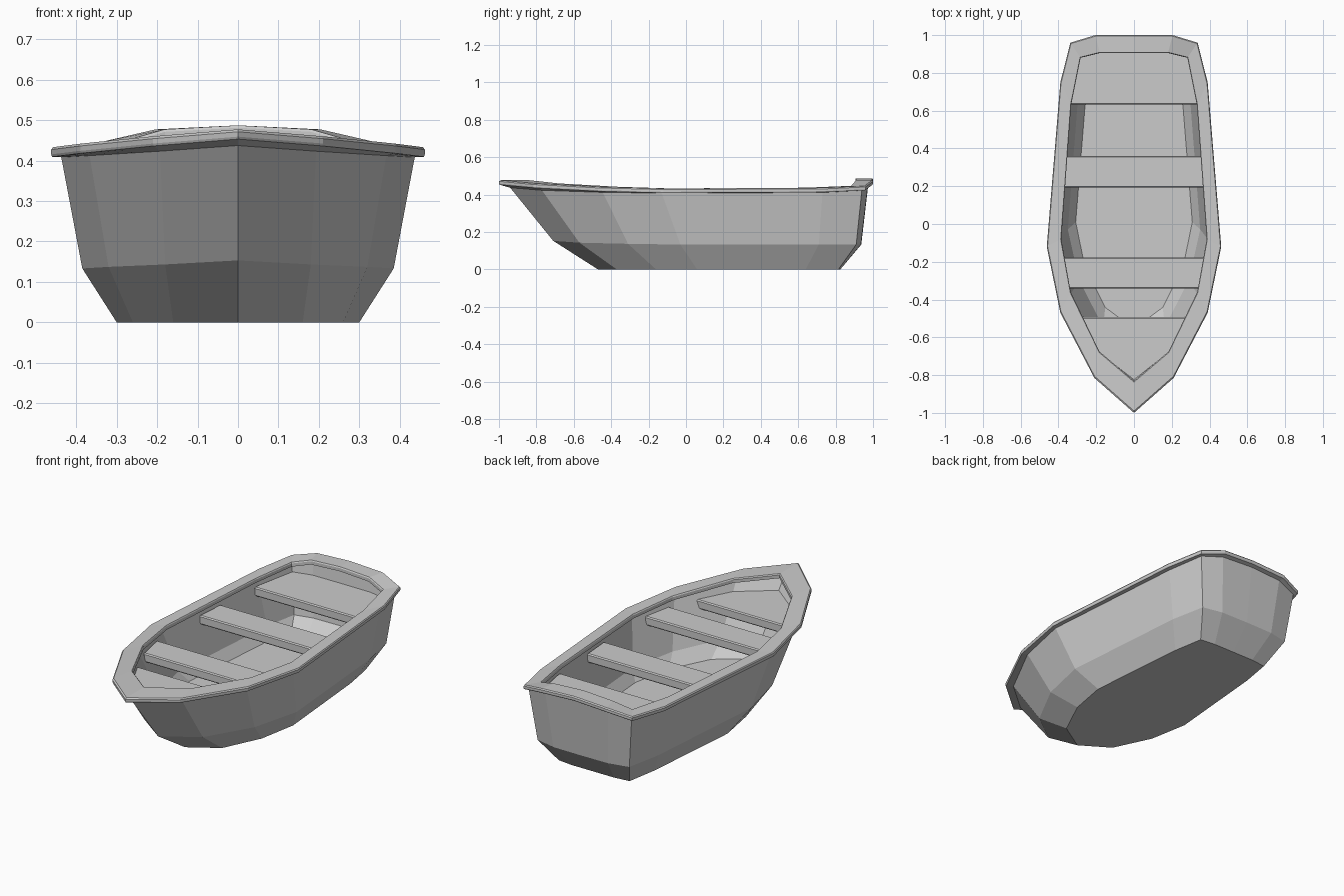
import bpy, bmesh
from mathutils import Vector

if "Cube" in bpy.data.objects:
    bpy.data.objects.remove(bpy.data.objects["Cube"])

# Half outlines (x, y) from the stern centre round to the bow tip
RIM_OUT = [(0, 1), (.205, 1), (.337, .96), (.39, .75), (.462, -.12), (.39, -.47), (.21, -.815), (0, -1)]
RIM_IN = [(0, .905), (.18, .905), (.283, .88), (.333, .63), (.385, -.08), (.335, -.36), (.183, -.675), (0, -.83)]
HULL_TOP = [(0, .975), (.195, .972), (.32, .94), (.367, .73), (.437, -.13), (.367, -.445), (.193, -.77), (0, -.94)]
CHINE = [(0, .937), (.17, .935), (.285, .91), (.325, .71), (.385, -.03), (.32, -.31), (.18, -.57), (0, -.71)]
BOTTOM = [(0, .825), (.13, .825), (.22, .815), (.25, .64), (.30, .06), (.26, -.16), (.16, -.37), (0, -.47)]
RIM_Z = [.487, .477, .447, .437, .433, .442, .46, .477]
HULL_Z = [.457, .448, .422, .411, .408, .412, .423, .437]
CHINE_Z = [.133, .133, .133, .133, .133, .137, .143, .153]


def ring(outline, zs):
    """Half outline plus heights -> full mirrored loop."""
    if not isinstance(zs, list):
        zs = [zs] * len(outline)
    half = [Vector((x, y, z)) for (x, y), z in zip(outline, zs)]
    return half + [Vector((-p.x, p.y, p.z)) for p in half[-2:0:-1]]


def mix(a, b, t):
    return [p.lerp(q, t) for p, q in zip(a, b)]


def scaled(r, sx, sy, dz):
    return [Vector((p.x * sx, p.y * sy, p.z + dz)) for p in r]


def loft(rings, closed=False):
    """Skin loops; either close the profile or cap both ends."""
    bm = bmesh.new()
    loops = [[bm.verts.new(p) for p in r] for r in rings]
    n = len(loops[0])
    pairs = list(zip(loops, loops[1:]))
    if closed:
        pairs.append((loops[-1], loops[0]))
    else:
        bm.faces.new(loops[0])
        bm.faces.new(loops[-1])
    for a, b in pairs:
        for i in range(n):
            j = (i + 1) % n
            bm.faces.new((a[i], a[j], b[j], b[i]))
    bmesh.ops.recalc_face_normals(bm, faces=bm.faces)
    return bm


def finish(bm, name):
    me = bpy.data.meshes.new(name)
    bm.to_mesh(me)
    bm.free()
    ob = bpy.data.objects.new(name, me)
    bpy.context.collection.objects.link(ob)
    return ob


# Hull: outer skin up to the rim, then the inside down to the raised floor
rim_out, rim_in = ring(RIM_OUT, RIM_Z), ring(RIM_IN, RIM_Z)
hull_top, chine, bottom = ring(HULL_TOP, HULL_Z), ring(CHINE, CHINE_Z), ring(BOTTOM, 0)
inner_top = [Vector((p.x, p.y, q.z - .02)) for p, q in zip(mix(hull_top, rim_in, .6), rim_in)]
inner_chine = scaled(chine, .91, .955, .03)
floor = [Vector((p.x, p.y, .105)) for p in scaled(mix(bottom, chine, .55), .89, .92, 0)]
finish(loft([bottom, chine, hull_top, inner_top, inner_chine, floor]), "hull")

# Gunwale: overhanging rim with small chamfers
finish(loft([
    hull_top,
    scaled(mix(rim_out, hull_top, .4), 1, 1, -.014),
    scaled(rim_out, .995, .997, -.024),
    scaled(rim_out, 1, 1, -.018),
    scaled(rim_out, 1, 1, -.006),
    mix(rim_out, rim_in, .06),
    mix(rim_out, rim_in, .96),
    scaled(rim_in, 1, 1, -.006),
    scaled(rim_in, 1, 1, -.024),
    scaled(rim_in, 1.03, 1.02, -.027),
], closed=True), "gunwale")

# Seats: slices of a slab that follows the inside of the hull
seat_line = mix(inner_top, inner_chine, .12)
SEATS = {"stern_seat": (.632, 1.1), "rear_seat": (.193, .361),
         "front_seat": (-.342, -.177), "bow_seat": (-1.1, -.493)}
for name, (y0, y1) in SEATS.items():
    bm = loft([[Vector((p.x, p.y, z)) for p in seat_line] for z in (.337, .387)])
    for y, d in ((y0, -1), (y1, 1)):
        geom = bm.verts[:] + bm.edges[:] + bm.faces[:]
        cut = bmesh.ops.bisect_plane(bm, geom=geom, plane_co=(0, y, 0),
                                     plane_no=(0, d, 0), clear_outer=True)
        edges = [e for e in cut["geom_cut"] if isinstance(e, bmesh.types.BMEdge)]
        if edges:
            bmesh.ops.holes_fill(bm, edges=edges, sides=0)
    bmesh.ops.recalc_face_normals(bm, faces=bm.faces)
    ob = finish(bm, name)
    bev = ob.modifiers.new("soft_edge", "BEVEL")
    bev.width, bev.segments, bev.angle_limit = .006, 1, 1.0
